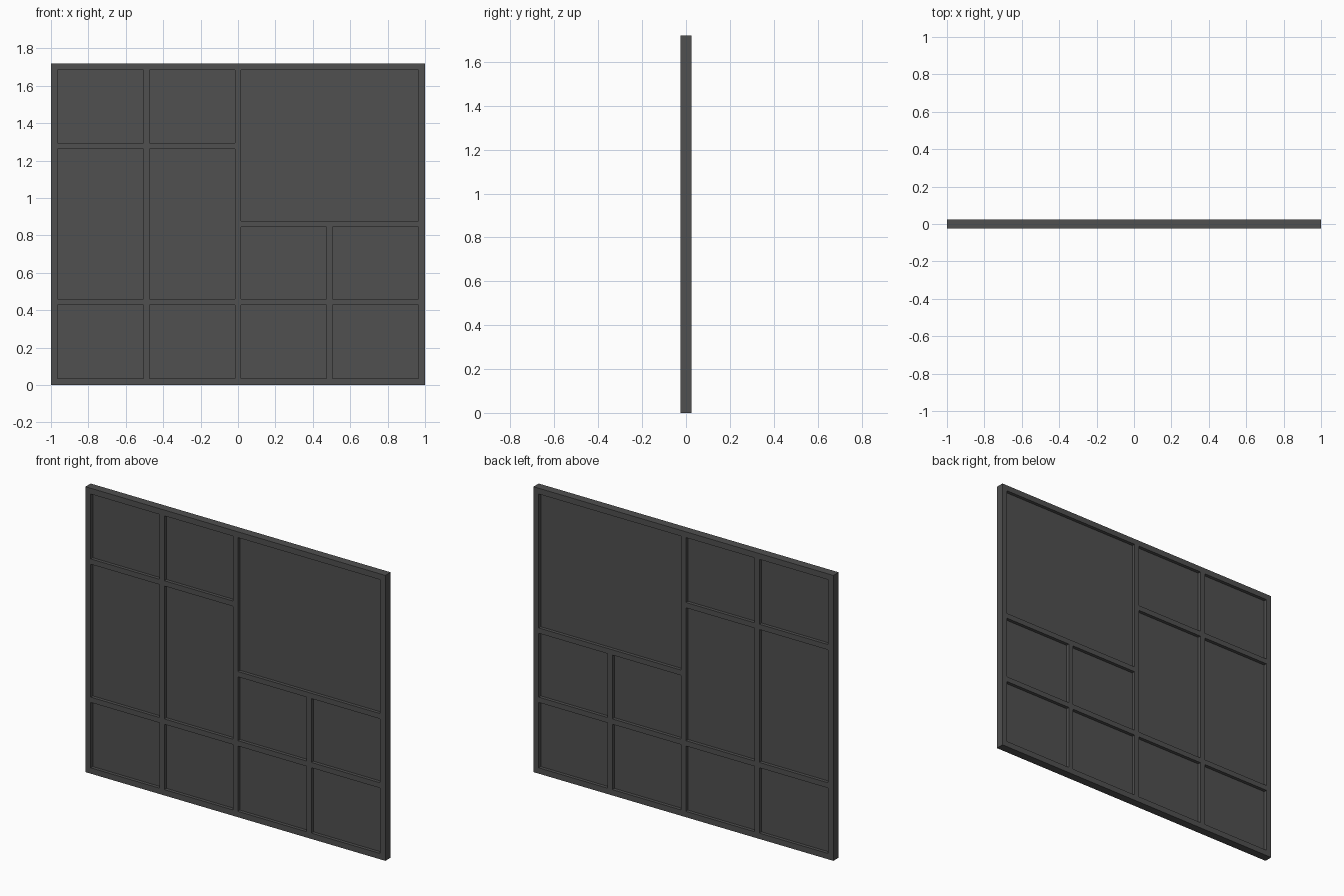
import bpy, bmesh
from mathutils import Matrix

if "Cube" in bpy.data.objects:
    bpy.data.objects.remove(bpy.data.objects["Cube"])

DEPTH, GLASS = 0.05, 0.01
HEIGHT, EDGE, HALF_BAR = 1.72, 0.035, 0.016
TOP, RIGHT = HEIGHT - EDGE, 1 - EDGE


def material(name, alpha):
    mat = bpy.data.materials.new(name)
    mat.diffuse_color = (0.08, 0.08, 0.08, alpha)
    mat.use_nodes = True
    mat.node_tree.nodes["Principled BSDF"].inputs["Base Color"].default_value = mat.diffuse_color
    return mat


frame_mat = material("dark_frame", 1.0)
glass_mat = material("dark_glass", 0.87)


def box(name, x0, x1, z0, z1, depth, mat):
    bm = bmesh.new()
    bmesh.ops.create_cube(bm, size=1, matrix=Matrix.Diagonal((x1 - x0, depth, z1 - z0, 1)))
    mesh = bpy.data.meshes.new(name)
    bm.to_mesh(mesh)
    bm.free()
    mesh.materials.append(mat)
    obj = bpy.data.objects.new(name, mesh)
    obj.location = ((x0 + x1) / 2, 0, (z0 + z1) / 2)
    bpy.context.collection.objects.link(obj)


def upright(name, x, z0, z1):
    box(name, x - HALF_BAR, x + HALF_BAR, z0, z1, DEPTH, frame_mat)


def rail(name, z, x0, x1):
    box(name, x0, x1, z - HALF_BAR, z + HALF_BAR, DEPTH, frame_mat)


# Outer frame
box("bottom_rail", -1, 1, 0, EDGE, DEPTH, frame_mat)
box("top_rail", -1, 1, TOP, HEIGHT, DEPTH, frame_mat)
box("left_stile", -1, -RIGHT, EDGE, TOP, DEPTH, frame_mat)
box("right_stile", RIGHT, 1, EDGE, TOP, DEPTH, frame_mat)

# Glazing bars, butted together at the joints
H = HALF_BAR
COL = 0.49
LOW, MID, HIGH = 0.445, 0.862, 1.278
upright("centre_bar", 0, EDGE, TOP)
rail("low_rail_left", LOW, -RIGHT, -H)
rail("low_rail_right", LOW, H, RIGHT)
rail("middle_rail", MID, H, RIGHT)
rail("high_rail", HIGH, -RIGHT, -H)
for name, x, z0, z1 in (("left_bar_low", -COL, EDGE, LOW - H),
                        ("left_bar_middle", -COL, LOW + H, HIGH - H),
                        ("left_bar_high", -COL, HIGH + H, TOP),
                        ("right_bar_low", COL, EDGE, LOW - H),
                        ("right_bar_middle", COL, LOW + H, MID - H)):
    upright(name, x, z0, z1)

# Recessed glass panes, one per opening
columns = [(-RIGHT, -COL - H), (-COL + H, -H), (H, COL - H), (COL + H, RIGHT)]
left_rows = [(EDGE, LOW - H), (LOW + H, HIGH - H), (HIGH + H, TOP)]
right_rows = [(EDGE, LOW - H), (LOW + H, MID - H)]
for i, (x0, x1) in enumerate(columns):
    for j, (z0, z1) in enumerate(left_rows if i < 2 else right_rows):
        box(f"pane_{i + 1}_{j + 1}", x0, x1, z0, z1, GLASS, glass_mat)
box("large_pane", H, RIGHT, MID + H, TOP, GLASS, glass_mat)
